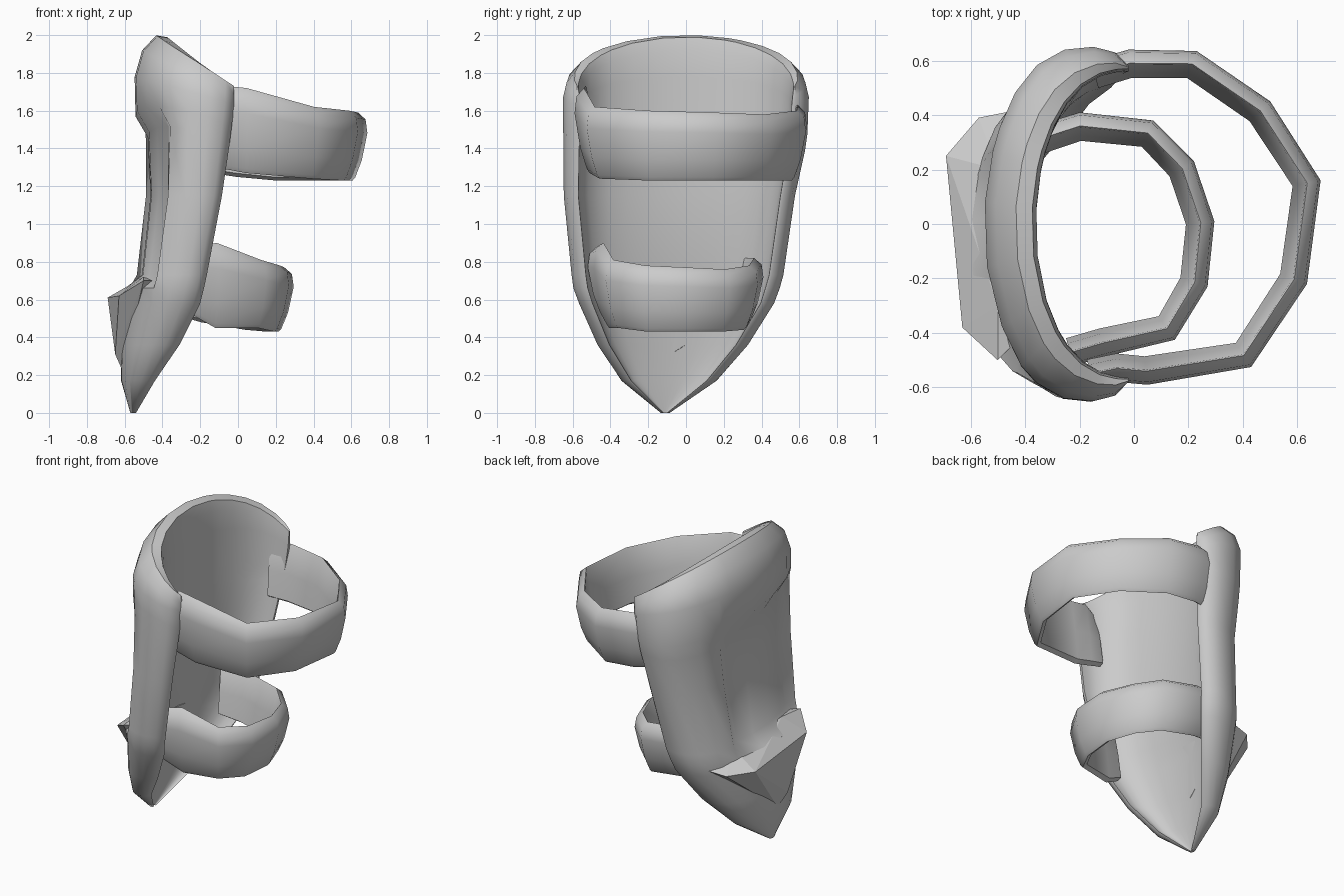
import bpy, bmesh, math
from mathutils import Vector

if "Cube" in bpy.data.objects:
    bpy.data.objects.remove(bpy.data.objects["Cube"])


def finish(name, bm, angle=None):
    bmesh.ops.recalc_face_normals(bm, faces=bm.faces)
    me = bpy.data.meshes.new(name)
    bm.to_mesh(me)
    bm.free()
    ob = bpy.data.objects.new(name, me)
    bpy.context.collection.objects.link(ob)
    if angle:
        bpy.ops.object.select_all(action='DESELECT')
        ob.select_set(True)
        bpy.context.view_layer.objects.active = ob
        bpy.ops.object.shade_smooth_by_angle(angle=math.radians(angle))
    return ob


def strip(bm, a, b):
    for i in range(len(a) - 1):
        bm.faces.new((a[i], a[i + 1], b[i + 1], b[i]))


# Shell rows: z, rim x, inner back x, centre y, half width, thickness, centre lift, panel recess, tilt
rows = [
    (0.00, -.54, -.55, -.11, .01, .02, 0, 0, 0),
    (0.17, -.44, -.52, -.09, .20, .10, 0, 0, 0),
    (0.36, -.31, -.49, -.07, .335, .13, 0, 0, 0),
    (0.58, -.20, -.45, -.05, .445, .15, 0, 0, 0),
    (0.66, -.18, -.44, -.05, .47, .16, 0, 0, 0),
    (0.73, -.165, -.42, -.045, .485, .16, 0, .07, 0),
    (1.15, -.085, -.37, -.035, .535, .165, 0, .07, 0),
    (1.42, -.045, -.36, -.01, .555, .18, .05, .06, -.1),
    (1.50, -.035, -.36, -.005, .56, .185, .08, 0, -.1),
    (1.63, -.02, -.36, 0, .56, .19, .15, 0, 0),
    (1.68, -.02, -.36, 0, .565, .15, .24, 0, 0),
    (1.73, -.02, -.375, 0, .57, .06, .27, 0, 0),
]
# Columns: angle and thickness factor; the panel lies between -45 and 25 degrees
side = [(52, .95), (64, .80), (76, .58), (85, .38), (90, .10)]
cols = [(-a, f) for a, f in reversed(side)]
cols += [(a, 1) for a in (-44, -30, -12, 6, 21, 28, 40)] + side

bm = bmesh.new()
inner, outer = [], []
for z, xe, xb, yc, w, th, lift, rec, tilt in rows:
    ri, ro = [], []
    for a, f in cols:
        c, s = math.cos(math.radians(a)), math.sin(math.radians(a))
        zz = z + lift * max(c, 0) ** .9 + tilt * s * abs(c) ** .5
        p = Vector((xe - (xe - xb) * c ** .85, yc + w * s, zz))
        t = th * f - (rec if -45 < a < 25 else 0)
        ri.append(bm.verts.new(p - Vector((0, 0, .01 if z > 1.7 else 0))))
        ro.append(bm.verts.new(p + t * Vector((-c, s, 0))))
    inner.append(ri)
    outer.append(ro)
for grid in (inner, outer):
    for r0, r1 in zip(grid, grid[1:]):
        strip(bm, r0, r1)
strip(bm, inner[0], outer[0])
strip(bm, inner[-1], outer[-1])
for k in (0, -1):
    strip(bm, [r[k] for r in inner], [r[k] for r in outer])
finish("curved_shell", bm, 48)

# Wedge across the lower back
bm = bmesh.new()
for p in [(-.57, .39, .60), (-.42, .42, .62), (-.69, .25, .61), (-.63, -.38, .62),
          (-.50, -.50, .70), (-.45, -.45, .70), (-.50, .20, .69), (-.50, -.30, .72),
          (-.65, -.15, .31), (-.61, -.10, .22), (-.50, -.10, .30)]:
    bm.verts.new(p)
hull = bmesh.ops.convex_hull(bm, input=bm.verts)
bmesh.ops.delete(bm, geom=[g for g in hull["geom_interior"] if isinstance(g, bmesh.types.BMVert)],
                 context='VERTS')
finish("back_wedge", bm)


# Straps: a thin bowed section swept along a path of (x, y, top z, bottom z)
def strap(name, path):
    section = [(.05, 1), (.01, .9), (0, .7), (.03, .3), (.065, .05),
               (.08, 0), (.105, .05), (.085, .5), (.055, .98)]
    bm = bmesh.new()
    rings = []
    for i, (x, y, zt, zb) in enumerate(path):
        a, b = path[max(i - 1, 0)], path[min(i + 1, len(path) - 1)]
        d = Vector((b[0] - a[0], b[1] - a[1])).normalized()
        n = Vector((d.y, -d.x))
        rings.append([bm.verts.new((x + n.x * o, y + n.y * o, zb + (zt - zb) * h))
                      for o, h in section])
    for r0, r1 in zip(rings, rings[1:]):
        strip(bm, r0 + r0[:1], r1 + r1[:1])
    bm.faces.new(rings[0])
    bm.faces.new(rings[-1])
    finish(name, bm, 50)


strap("upper_strap", [
    (-.16, .60, 1.62, 1.27), (-.02, .64, 1.63, 1.25), (.23, .635, 1.60, 1.23),
    (.50, .45, 1.58, 1.23), (.685, .16, 1.59, 1.23), (.635, -.22, 1.60, 1.23),
    (.43, -.525, 1.62, 1.24), (.05, -.59, 1.72, 1.27), (-.06, -.58, 1.73, 1.29),
    (-.15, -.60, 1.68, 1.33)])
strap("lower_strap", [
    (-.36, .36, .82, .52), (-.20, .41, .82, .48), (.07, .38, .78, .44),
    (.22, .23, .76, .43), (.295, .01, .77, .43), (.27, -.23, .78, .43),
    (.15, -.425, .81, .45), (-.10, -.485, .90, .45), (-.22, -.52, .88, .52)])
